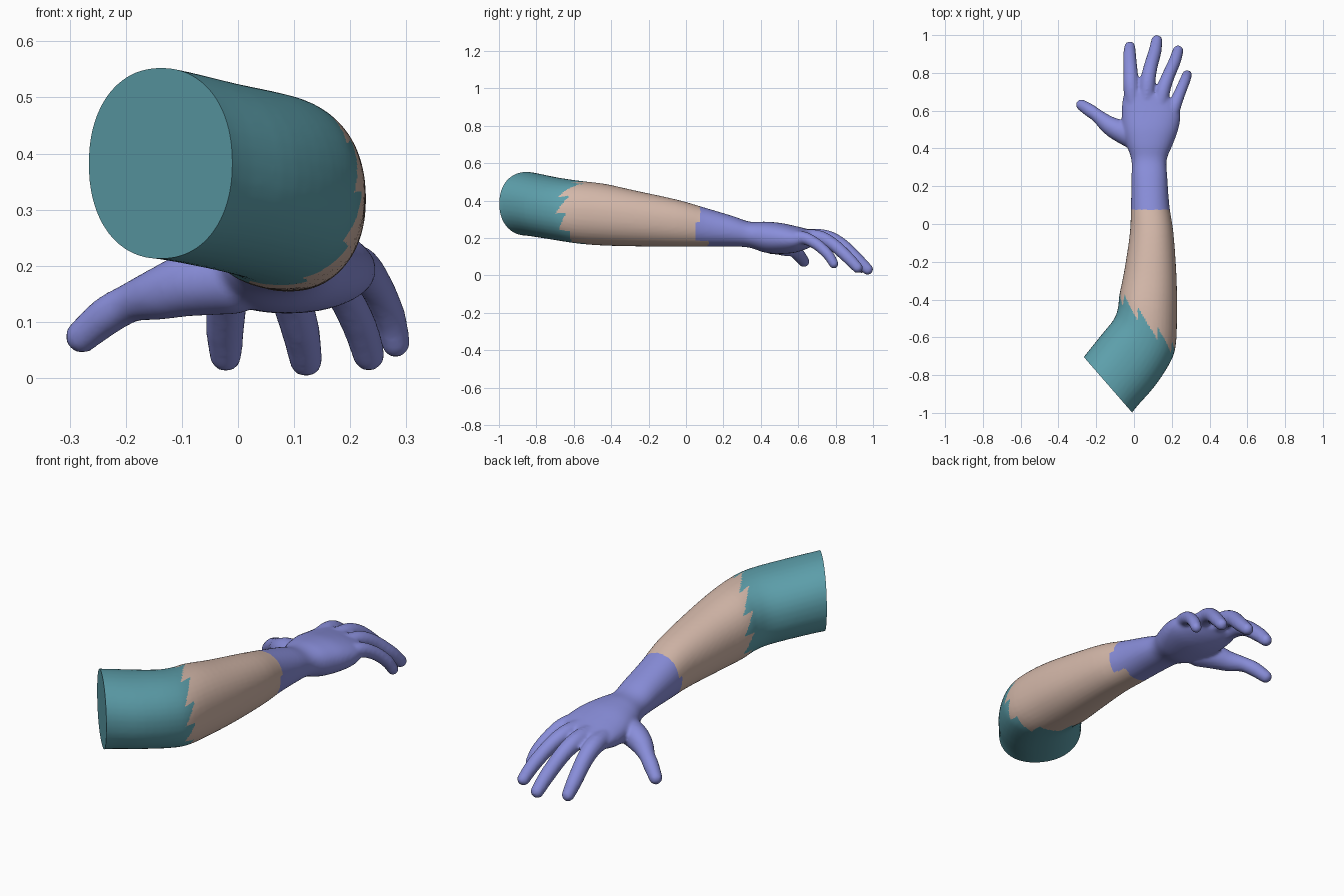
import bpy, bmesh
from math import sin, cos, pi, atan2, radians, copysign
from mathutils import Vector, Matrix

if "Cube" in bpy.data.objects:
    bpy.data.objects.remove(bpy.data.objects["Cube"])

# arm and palm cross-sections: inner x, y, outer x, y, bottom z, top z
SECTIONS = [
    (-0.35, -0.81, -0.08, -1.10, 0.215, 0.565),
    (-0.267, -0.705, 0.0, -0.985, 0.212, 0.552),
    (-0.175, -0.59, 0.105, -0.865, 0.195, 0.528),
    (-0.107, -0.505, 0.185, -0.745, 0.178, 0.512),
    (-0.084, -0.44, 0.220, -0.65, 0.167, 0.502),
    (-0.078, -0.38, 0.228, -0.48, 0.159, 0.488),
    (-0.052, -0.25, 0.225, -0.28, 0.155, 0.452),
    (-0.022, -0.05, 0.209, -0.05, 0.154, 0.405),
    (-0.016, 0.10, 0.187, 0.10, 0.154, 0.362),
    (-0.013, 0.25, 0.176, 0.25, 0.154, 0.317),
    (-0.014, 0.34, 0.173, 0.34, 0.148, 0.287),
    (-0.040, 0.42, 0.205, 0.42, 0.122, 0.287),
    (-0.060, 0.50, 0.234, 0.50, 0.115, 0.281),
    (-0.065, 0.58, 0.246, 0.57, 0.120, 0.266),
    (-0.060, 0.66, 0.237, 0.62, 0.140, 0.250),
    (-0.040, 0.72, 0.210, 0.66, 0.168, 0.238),
]

# finger centre lines: x, y, z, radius
FINGERS = [
    [(0.0, .60, .195, .045), (-.014, .72, .198, .043), (-.018, .80, .165, .039),
     (-.023, .89, .090, .035), (-.022, .938, .040, .029)],
    [(.065, .60, .200, .045), (.070, .73, .205, .042), (.085, .82, .170, .038),
     (.110, .91, .090, .035), (.121, .971, .032, .030)],
    [(.130, .58, .205, .042), (.152, .70, .205, .039), (.180, .78, .170, .035),
     (.215, .86, .100, .033), (.233, .917, .041, .029)],
    [(.190, .55, .200, .040), (.217, .63, .200, .035), (.245, .70, .165, .031),
     (.270, .76, .110, .029), (.281, .790, .062, .026)],
    [(-.01, .46, .175, .062), (-.08, .495, .168, .058), (-.135, .525, .152, .048),
     (-.19, .57, .135, .036), (-.235, .602, .110, .035), (-.278, .630, .074, .030)],
]


def spline(points, steps):
    """Catmull-Rom samples through tuples of any length."""
    p = [points[0]] + list(points) + [points[-1]]
    out = []
    for i in range(1, len(p) - 2):
        for s in range(steps):
            t = s / steps
            out.append([0.5 * (2 * b + (c - a) * t + (2 * a - 5 * b + 4 * c - d) * t * t
                               + (3 * b - a - 3 * c + d) * t ** 3)
                        for a, b, c, d in zip(*p[i - 1:i + 3])])
    return out + [list(points[-1])]


def spow(v, e):
    return copysign(abs(v) ** e, v)


# rough body: lofted arm and palm, chains of spheres for the fingers
N = 40
bm = bmesh.new()
rings = []
for lx, ly, rx, ry, z0, z1 in spline(SECTIONS, 4):
    left, right = Vector((lx, ly, 0)), Vector((rx, ry, 0))
    mid = (left + right) / 2 + Vector((0, 0, (z0 + z1) / 2))
    half = (right - left) / 2
    ring = []
    for k in range(N):
        a = 2 * pi * k / N
        ring.append(bm.verts.new(mid + half * spow(cos(a), 0.92)
                                 + Vector((0, 0, (z1 - z0) / 2 * spow(sin(a), 0.92)))))
    rings.append(ring)
for r0, r1 in zip(rings, rings[1:]):
    for k in range(N):
        bm.faces.new((r0[k], r0[(k + 1) % N], r1[(k + 1) % N], r1[k]))
bm.faces.new(rings[0])
bm.faces.new(rings[-1])
bmesh.ops.recalc_face_normals(bm, faces=bm.faces[:])
for path in FINGERS:
    for x, y, z, r in spline(path, 7):
        bmesh.ops.create_icosphere(bm, subdivisions=3, radius=r,
                                   matrix=Matrix.Translation((x, y, z)))
me = bpy.data.meshes.new("rough")
bm.to_mesh(me)
bm.free()
rough = bpy.data.objects.new("rough", me)
bpy.context.collection.objects.link(rough)

# fuse into one smooth skin
rm = rough.modifiers.new("fuse", 'REMESH')
rm.mode = 'VOXEL'
rm.voxel_size = 0.008
sm = rough.modifiers.new("soften", 'SMOOTH')
sm.factor = 0.5
sm.iterations = 6
dg = bpy.context.evaluated_depsgraph_get()
skin = bpy.data.meshes.new_from_object(rough.evaluated_get(dg))
bpy.data.objects.remove(rough)

# flat cut across the upper arm
bm = bmesh.new()
bm.from_mesh(skin)
bmesh.ops.bisect_plane(bm, geom=bm.verts[:] + bm.edges[:] + bm.faces[:],
                       plane_co=(-0.01, -0.998, 0.38), plane_no=(-0.293, -0.255, 0.0),
                       clear_outer=True)
bmesh.ops.holes_fill(bm, edges=[e for e in bm.edges if e.is_boundary], sides=0)
bmesh.ops.recalc_face_normals(bm, faces=bm.faces[:])
bm.to_mesh(skin)
bm.free()


def region(c):
    """Which part a point belongs to, with stepped borders."""
    tooth = (atan2(c.z - 0.33, c.x - 0.07) * 10 / (2 * pi)) % 1.0
    if c.x + c.y < -0.49 + 0.07 * tooth:
        return "upper_arm"
    border = 0.12 if c.z < 0.185 else 0.05 if c.z < 0.28 else 0.075
    return "hand" if c.y > border else "forearm"


# split into the three coloured parts
COLOURS = {"upper_arm": (0.11, 0.35, 0.41, 1), "forearm": (0.66, 0.48, 0.40, 1),
           "hand": (0.25, 0.27, 0.70, 1)}
for name, colour in COLOURS.items():
    bm = bmesh.new()
    bm.from_mesh(skin)
    bmesh.ops.delete(bm, geom=[f for f in bm.faces if region(f.calc_center_median()) != name],
                     context='FACES')
    mesh = bpy.data.meshes.new(name)
    bm.to_mesh(mesh)
    bm.free()
    mat = bpy.data.materials.new(name + "_colour")
    mat.diffuse_color = colour
    mat.use_nodes = True
    mat.node_tree.nodes["Principled BSDF"].inputs["Base Color"].default_value = mat.diffuse_color
    mesh.materials.clear()
    mesh.materials.append(mat)
    mesh.shade_smooth()
    mesh.set_sharp_from_angle(angle=radians(40))
    bpy.context.collection.objects.link(bpy.data.objects.new(name, mesh))
bpy.data.meshes.remove(skin)
